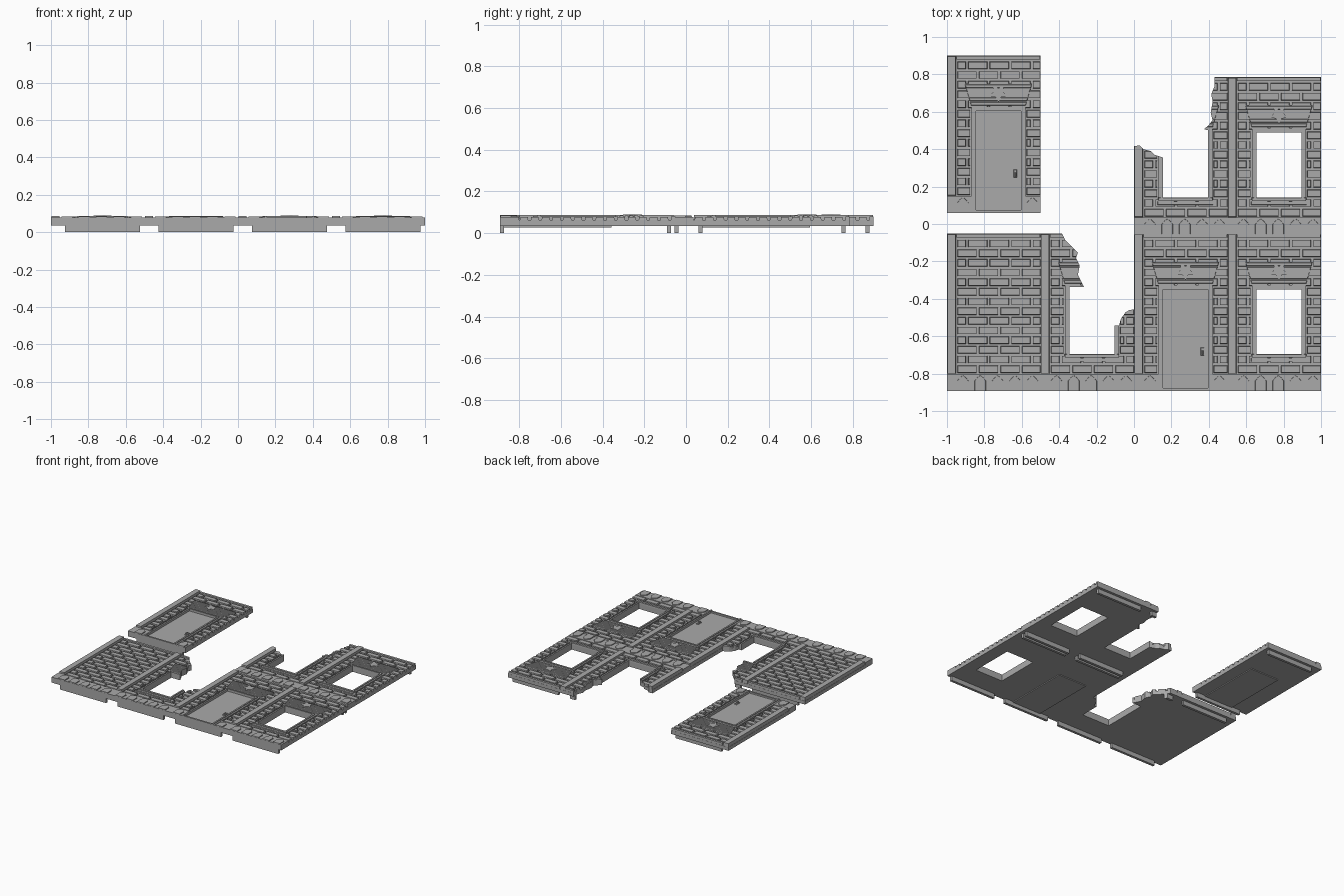
import bpy, bmesh, math

if "Cube" in bpy.data.objects:
    bpy.data.objects.remove(bpy.data.objects["Cube"])

stone = bpy.data.materials.new("grey stone")
stone.diffuse_color = (0.4, 0.4, 0.4, 1)
stone.use_nodes = True
stone.node_tree.nodes["Principled BSDF"].inputs["Base Color"].default_value = stone.diffuse_color


def prism(bm, pts, z0, z1, inset=0.0):
    """Extruded outline; the top ring may be drawn inwards for a chamfer."""
    cx = (min(p[0] for p in pts) + max(p[0] for p in pts)) / 2
    cy = (min(p[1] for p in pts) + max(p[1] for p in pts)) / 2

    def pull(v, c):
        return v - math.copysign(min(inset, abs(v - c)), v - c)
    low = [bm.verts.new((x, y, z0)) for x, y in pts]
    top = [bm.verts.new((pull(x, cx), pull(y, cy), z1)) for x, y in pts]
    bm.faces.new(low[::-1])
    bm.faces.new(top)
    n = len(pts)
    for i in range(n):
        bm.faces.new((low[i], low[(i + 1) % n], top[(i + 1) % n], top[i]))


def rect(x0, y0, x1, y1):
    return [(x0, y0), (x1, y0), (x1, y1), (x0, y1)]


def make(name, solids, origin=(0, 0)):
    """One object from a list of (outline, z0, z1, inset)."""
    bm = bmesh.new()
    ox, oy = origin
    for pts, z0, z1, inset in solids:
        prism(bm, [(x + ox, y + oy) for x, y in pts], z0, z1, inset)
    bmesh.ops.recalc_face_normals(bm, faces=bm.faces)
    me = bpy.data.meshes.new(name)
    bm.to_mesh(me)
    bm.free()
    me.materials.append(stone)
    ob = bpy.data.objects.new(name, me)
    bpy.context.collection.objects.link(ob)
    return ob


def cut(ob, cutter):
    mod = ob.modifiers.new("opening", 'BOOLEAN')
    mod.operation = 'DIFFERENCE'
    mod.solver = 'EXACT'
    mod.object = cutter
    bpy.context.view_layer.objects.active = ob
    bpy.ops.object.modifier_apply(modifier=mod.name)


W, H = 0.5, 0.84          # panel size
L, R = 0.13, 0.42         # outer edges of door or window frame
HEAD = 0.555              # top of the frame
ROW = 0.0517              # brick course height


def bricks(opening):
    out = []
    for k in range(14):
        ya = 0.09 + ROW * k
        blocked = (opening == "door" and ya < HEAD - .01) or \
                  (opening == "window" and .19 < ya < HEAD - .01)
        spans = [(0.05, L), (R, W)] if blocked else [(0.05, W)]
        for a, b in spans:
            x = 0.05 - (0.0575 if k % 2 else 0.0)
            while x < W:
                x0, x1 = max(x, a), min(x + 0.115, b)
                if x1 - x0 > 0.016:
                    out.append((rect(x0 + .006, ya + .006, x1 - (0 if x1 == W else .006),
                                     ya + ROW - .006), .06, .078, .002))
                x += 0.115
    return out


def arch(cx):
    return [(cx - .031, .0), (cx + .031, .0), (cx + .031, .055), (cx + .016, .073),
            (cx, .084), (cx - .016, .073), (cx - .031, .055)]


def lintel():
    def edge(y):                       # flared sides
        return 0.035 * (y - .57) / .12
    out = [([(L, .57), (R, .57), (R + .035, .69), (L - .035, .69)], .055, .079, 0)]
    for i in range(5):
        a, b = .574 + i * .0235, .592 + i * .0235
        out.append(([(L - edge(a), a), (R + edge(a), a), (R + edge(b), b),
                     (L - edge(b), b)], .078, .085, .002))
    star = []
    for i in range(10):
        r = .026 if i % 2 else .05
        t = math.pi / 2 + math.pi * i / 5 + math.pi / 5
        star.append((.275 + r * math.cos(t), .64 + r * math.sin(t)))
    out.append((star, .078, .09, 0))
    return out


def frame(bottom):
    out = []
    for off, w, z in ((0, .012, .08), (.012, .012, .086)):
        l, r, t = L + off, R - off, HEAD + .012 - off
        out += [(rect(l, bottom, l + w, t), .045, z, 0), (rect(r - w, bottom, r, t), .045, z, 0),
                (rect(l + w, t - w, r - w, t), .045, z, 0)]
    return out


def panel(name, ox, oy, opening=None, hole=None):
    door, window = opening == "door", opening == "window"
    parts = {}
    parts["back_plate"] = [(rect(0, 0, W, H), .035, .062, 0)]
    parts["bricks"] = bricks(opening)
    parts["pilaster"] = [(rect(0, .09, .05, H), .04, .088, .004)]
    parts["top_trim"] = [(rect(.05, H - .022, W, H), .04, .08, .002)]
    # plinth with pointed arches
    spans = [(0, L), (R, W)] if door else [(0, W)]
    parts["plinth"] = [(rect(a, 0, b, .09), .04, .078, 0) for a, b in spans]
    parts["plinth_arches"] = [(arch(.085 + .093 * i), .07, .084, .002) for i in range(5)
                              if not door or i in (0, 4)]
    # mounting ribs on the back
    parts["ribs"] = [(rect(.075, 0, .475, .02), 0, .04, 0),
                     (rect(.075, H - .04, .475, H - .02), 0, .04, 0)]
    if opening:
        parts["lintel"] = lintel()
        parts["frame"] = frame(.0 if door else .19)
    if door:
        parts["door"] = [(rect(L + .024, .012, R - .024, HEAD - .012), .055, .068, 0),
                         (rect(L, 0, R, .014), .04, .08, 0),
                         (rect(L + .02, .02, R - .02, HEAD - .02), .028, .036, 0)]
        parts["handle"] = [(rect(.356, .188, .376, .232), .066, .074, .003),
                           (rect(.361, .194, .371, .216), .072, .084, .003)]
    if window:
        parts["sill"] = [(rect(L - .006, .155, R + .006, .178), .05, .083, .003),
                         (rect(L - .002, .176, R + .002, .198), .05, .088, .003)]
    cutter = make(name + "_cutter", [(hole, -.1, .2, 0)], (ox, oy)) if hole else None
    for part, solids in parts.items():
        if cutter and part in ("frame", "lintel"):   # overlapping solids are cut one by one
            for s in solids:
                cut(make(f"{name}_{part}", [s], (ox, oy)), cutter)
            continue
        ob = make(f"{name}_{part}", solids, (ox, oy))
        if cutter:
            cut(ob, cutter)
    if cutter:
        bpy.data.objects.remove(cutter)


LOW, TOP = -.892, -.055
opening_hole = rect(.154, .196, .396, .543)
# window opening joined with the broken-away wall
broken_lower = [(.154, .196), (.396, .196), (.396, .35), (.42, .35), (.43, .385), (.455, .42),
                (.475, .432), (.51, .437), (.51, .9), (.115, .9), (.115, .84), (.13, .81),
                (.2, .74), (.19, .71), (.21, .67), (.2, .62), (.232, .556), (.154, .556)]
broken_upper = [(.154, .196), (.396, .196), (.396, .556), (.375, .562), (.40, .585),
                (.42, .61), (.41, .65), (.42, .71), (.413, .75), (.43, .79), (.43, .9),
                (-.01, .9), (-.01, .47), (.03, .475), (.05, .455), (.09, .445), (.11, .425),
                (.154, .41)]

panel("loose_door_panel", -1, .06, "door")
panel("brick_panel", -1, LOW)
panel("broken_lower_panel", -.5, LOW, "window", broken_lower)
panel("door_panel", 0, LOW, "door")
panel("window_panel", .5, LOW, "window", opening_hole)
panel("broken_upper_panel", 0, TOP, "window", broken_upper)
panel("upper_window_panel", .5, TOP, "window", opening_hole)
